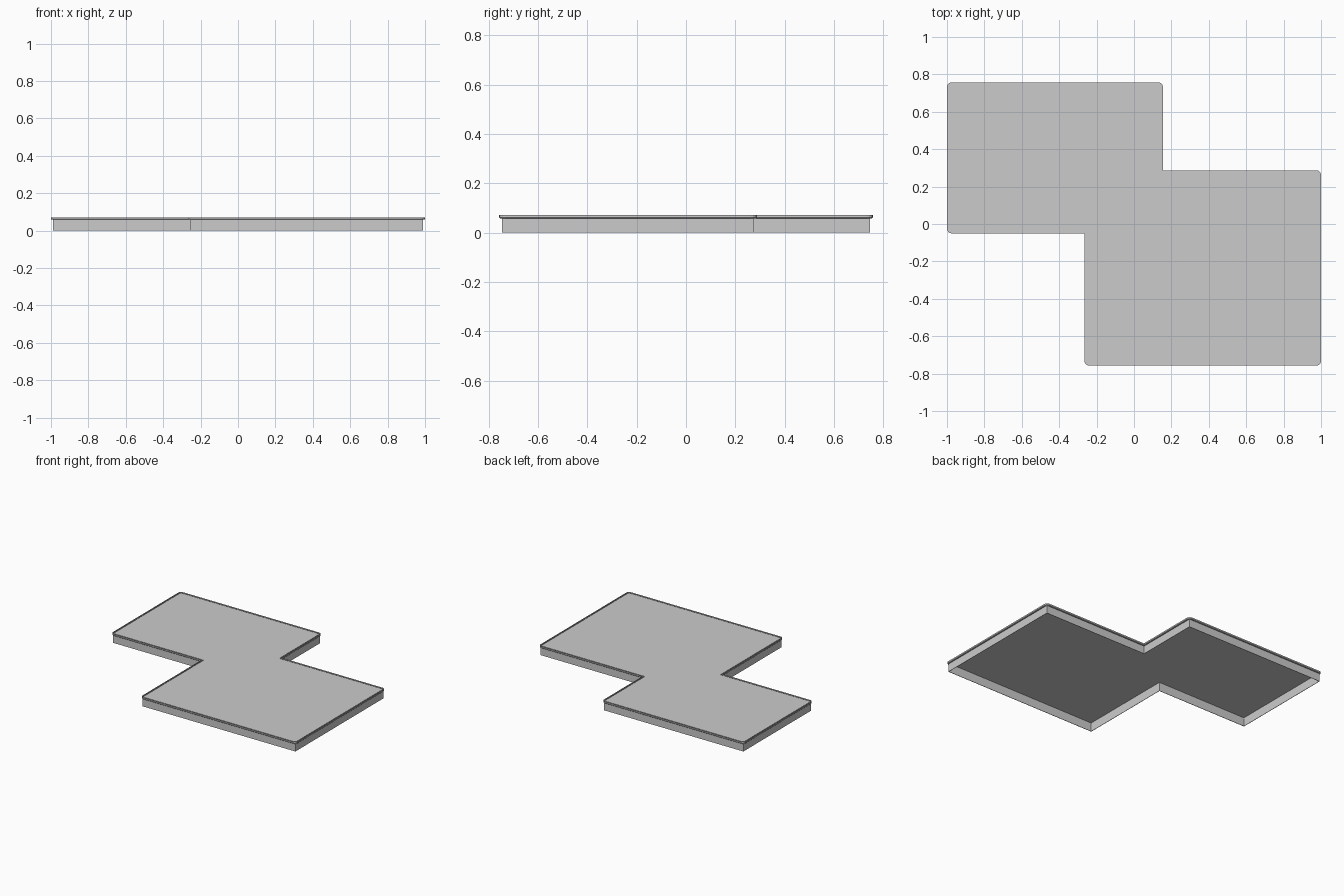
import bpy
import math

if "Cube" in bpy.data.objects:
    bpy.data.objects.remove(bpy.data.objects["Cube"])

# Z-shaped outer outline, counter-clockwise
OUT = [(-1, -0.05), (-0.265, -0.05), (-0.265, -0.757), (1, -0.757),
       (1, 0.287), (0.155, 0.287), (0.155, 0.757), (-1, 0.757)]
RADIUS = 0.025


def corner_frames():
    """Point, inward diagonal and convexity of every right-angled corner."""
    n = len(OUT)
    for i, p in enumerate(OUT):
        a, b = OUT[i - 1], OUT[(i + 1) % n]
        d1 = [p[k] - a[k] for k in (0, 1)]
        d2 = [b[k] - p[k] for k in (0, 1)]
        l1, l2 = math.hypot(*d1), math.hypot(*d2)
        n1 = (-d1[1] / l1, d1[0] / l1)
        n2 = (-d2[1] / l2, d2[0] / l2)
        yield p, n1, n2, d1[0] * d2[1] - d1[1] * d2[0] > 0


def ring(inset, z, rounded=False, steps=4):
    pts = []
    for p, n1, n2, convex in corner_frames():
        if rounded and convex:
            cx, cy = (p[k] + RADIUS * (n1[k] + n2[k]) for k in (0, 1))
            r = RADIUS - inset
            for s in range(steps + 1):
                t = s / steps * math.pi / 2
                c, q = math.cos(t), math.sin(t)
                pts.append((cx - r * (c * n1[0] + q * n2[0]),
                            cy - r * (c * n1[1] + q * n2[1]), z))
        else:
            pts.append((p[0] + inset * (n1[0] + n2[0]),
                        p[1] + inset * (n1[1] + n2[1]), z))
    return pts


def make(name, profile, rounded=False, closed=True, caps=False):
    """Sweep an (inset, height) profile round the outline."""
    rings = [ring(d, z, rounded) for d, z in profile]
    m, n = len(rings), len(rings[0])
    faces = []
    for i in range(m if closed else m - 1):
        j = (i + 1) % m
        for k in range(n):
            l = (k + 1) % n
            faces.append((i * n + k, i * n + l, j * n + l, j * n + k))
    if caps:
        faces += [tuple(reversed(range(n))), tuple(range((m - 1) * n, m * n))]
    mesh = bpy.data.meshes.new(name)
    mesh.from_pydata([v for r in rings for v in r], [], faces)
    mesh.update()
    ob = bpy.data.objects.new(name, mesh)
    bpy.context.collection.objects.link(ob)
    return ob


# Thin perimeter wall, open underneath
make("perimeter_wall", [(0.011, 0), (0.011, 0.066), (0.014, 0.066), (0.014, 0)])

# Flat deck closing the top
make("roof_deck", [(0.011, 0.064), (0.011, 0.068)], closed=False, caps=True)

# Narrow overhanging gutter with a shallow channel and rounded outer corners
make("edge_gutter", [(0, 0.071), (0, 0.061), (0.003, 0.058), (0.012, 0.058),
                     (0.012, 0.070), (0.010, 0.070), (0.010, 0.063),
                     (0.002, 0.063), (0.002, 0.071)], rounded=True)
